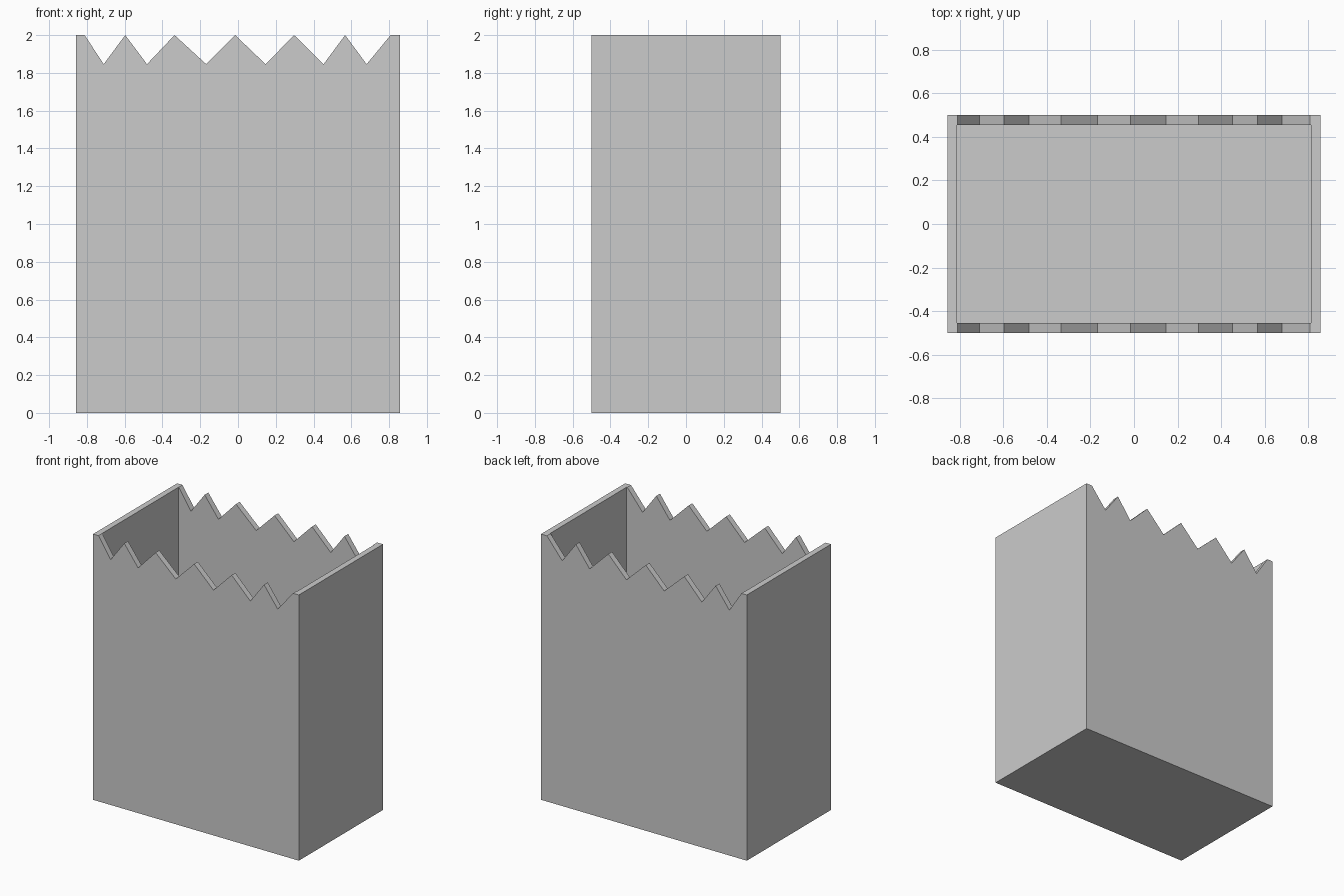
import bpy

if "Cube" in bpy.data.objects:
    bpy.data.objects.remove(bpy.data.objects["Cube"])

W, D, H, T = 0.857, 0.5, 2.0, 0.044   # half width, half depth, height, wall thickness
VALLEY = 1.846

# Zigzag rim: alternating peaks and valleys, left to right
zigzag = [-0.812, -0.711, -0.597, -0.482, -0.336, -0.168, -0.015,
          0.146, 0.297, 0.453, 0.567, 0.681, 0.808]
rim = [(-W, H)] + [(x, VALLEY if i % 2 else H) for i, x in enumerate(zigzag)] + [(W, H)]
profile = [(W, 0), (-W, 0)] + rim
n = len(profile)

# Open shell: front and back share the zigzag profile, joined by sides and floor
verts = [(x, y, z) for y in (-D, D) for x, z in profile]
front = list(range(n))[::-1]
back = [n + i for i in range(n)]
left = [1, 2, n + 2, n + 1]
right = [0, n, 2 * n - 1, n - 1]
floor = [0, 1, n + 1, n]

mesh = bpy.data.meshes.new("bag")
mesh.from_pydata(verts, [], [front, back, left, right, floor])

# Make every face point outward before thickening inward
import bmesh
bm = bmesh.new()
bm.from_mesh(mesh)
bmesh.ops.recalc_face_normals(bm, faces=bm.faces)
bm.normal_update()
bottom = min(bm.faces, key=lambda f: f.calc_center_median().z)
if bottom.normal.z > 0:
    bmesh.ops.reverse_faces(bm, faces=bm.faces)
bm.to_mesh(mesh)
bm.free()

bag = bpy.data.objects.new("bag", mesh)
bpy.context.collection.objects.link(bag)

# Wall thickness, keeping the outer size
solid = bag.modifiers.new("thickness", 'SOLIDIFY')
solid.thickness = T
solid.offset = -1
solid.use_even_offset = True
solid.use_quality_normals = True
